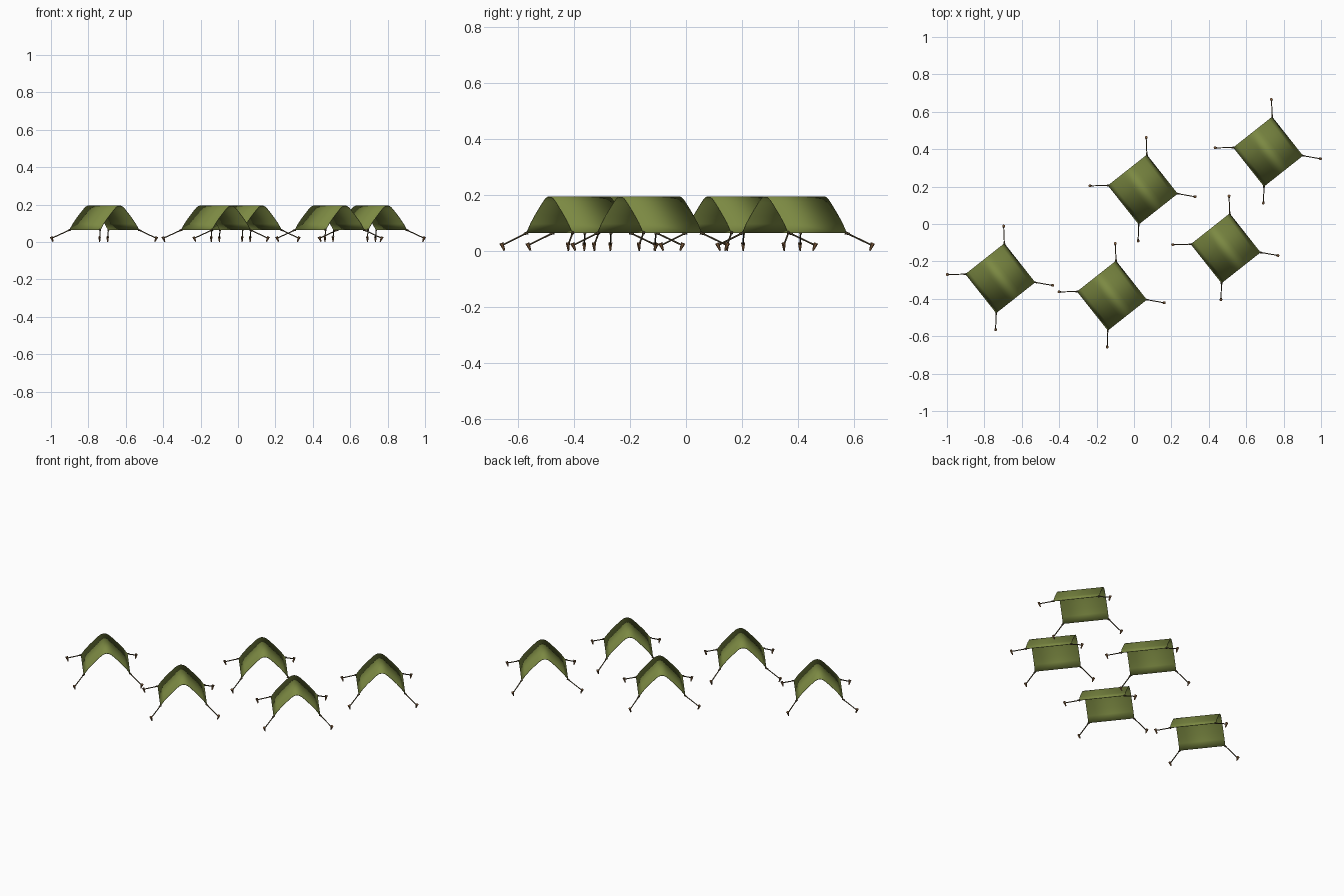
import bpy, bmesh, math
from mathutils import Vector, Matrix

if "Cube" in bpy.data.objects:
    bpy.data.objects.remove(bpy.data.objects["Cube"])

def mat(name, c):
    m = bpy.data.materials.new(name)
    m.diffuse_color = (*c, 1)
    m.use_nodes = True
    m.node_tree.nodes["Principled BSDF"].inputs["Base Color"].default_value = m.diffuse_color
    return m

GREEN = mat("olive canvas", (0.20, 0.25, 0.055))
ROPE = mat("dark rope", (0.10, 0.075, 0.035))
WOOD = mat("brown wood", (0.22, 0.11, 0.045))

ANGLE = math.radians(38.3)
H = 0.133          # half width and half length of the canvas
EDGE_Z = 0.065
CENTRES = [(-0.715, -0.29), (0.047, 0.184), (0.717, 0.387), (0.49, -0.13), (-0.118, -0.383)]
# canvas corner (signs across, along) -> stake offset from the tent centre
STAKES = {(-1, 1): (-0.281, 0.02), (1, 1): (0.018, 0.277),
          (1, -1): (0.278, -0.038), (-1, -1): (-0.025, -0.273)}
HALF = [(0, .195), (.012, .193), (.024, .187), (.038, .175), (.06, .153),
        (.085, .127), (.11, .098), (H, EDGE_Z)]

def finish(name, bm, m):
    bmesh.ops.recalc_face_normals(bm, faces=bm.faces)
    me = bpy.data.meshes.new(name)
    bm.to_mesh(me)
    bm.free()
    me.materials.append(m)
    ob = bpy.data.objects.new(name, me)
    bpy.context.collection.objects.link(ob)
    for p in me.polygons:
        p.use_smooth = True
    me.set_sharp_from_angle(angle=math.radians(40))
    return ob

def rod(bm, a, b, r1, r2, n=6):
    a, b = Vector(a), Vector(b)
    d = b - a
    M = Matrix.Translation((a + b) / 2) @ d.to_track_quat('Z', 'Y').to_matrix().to_4x4()
    bmesh.ops.create_cone(bm, cap_ends=True, segments=n, radius1=r1, radius2=r2,
                          depth=d.length, matrix=M)

profile = [(-s, z) for s, z in HALF[:0:-1]] + HALF
for i, (cx, cy) in enumerate(CENTRES, 1):
    place = Matrix.Translation((cx, cy, 0)) @ Matrix.Rotation(ANGLE, 4, 'Z')

    # draped canvas sheet
    bm = bmesh.new()
    rows = [[bm.verts.new(place @ Vector((s, y, z))) for s, z in profile] for y in (-H, H)]
    for k in range(len(profile) - 1):
        bm.faces.new((rows[0][k], rows[0][k + 1], rows[1][k + 1], rows[1][k]))
    ob = finish(f"canvas_{i}", bm, GREEN)
    sol = ob.modifiers.new("thickness", 'SOLIDIFY')
    sol.thickness = 0.003

    # guy ropes with a corner knot, and tilted stakes
    ropes, stakes = bmesh.new(), bmesh.new()
    for (sx, sy), (ox, oy) in STAKES.items():
        corner = place @ Vector((sx * H, sy * H, EDGE_Z))
        foot = Vector((cx + ox, cy + oy, 0))
        out = (foot - Vector((corner.x, corner.y, 0))).normalized()
        tie = foot + Vector((0, 0, 0.02))
        rod(ropes, corner - out * 0.004, tie, 0.003, 0.003)
        rod(ropes, corner - out * 0.006, corner + out * 0.010 - Vector((0, 0, 0.005)), 0.006, 0.004)
        rod(stakes, foot - out * 0.008, foot + out * 0.003 + Vector((0, 0, 0.027)), 0.003, 0.008)
    for b in (stakes,):
        low = min(v.co.z for v in b.verts)
        bmesh.ops.translate(b, verts=b.verts, vec=(0, 0, -low))
    finish(f"guy_ropes_{i}", ropes, ROPE)
    finish(f"stakes_{i}", stakes, WOOD)
